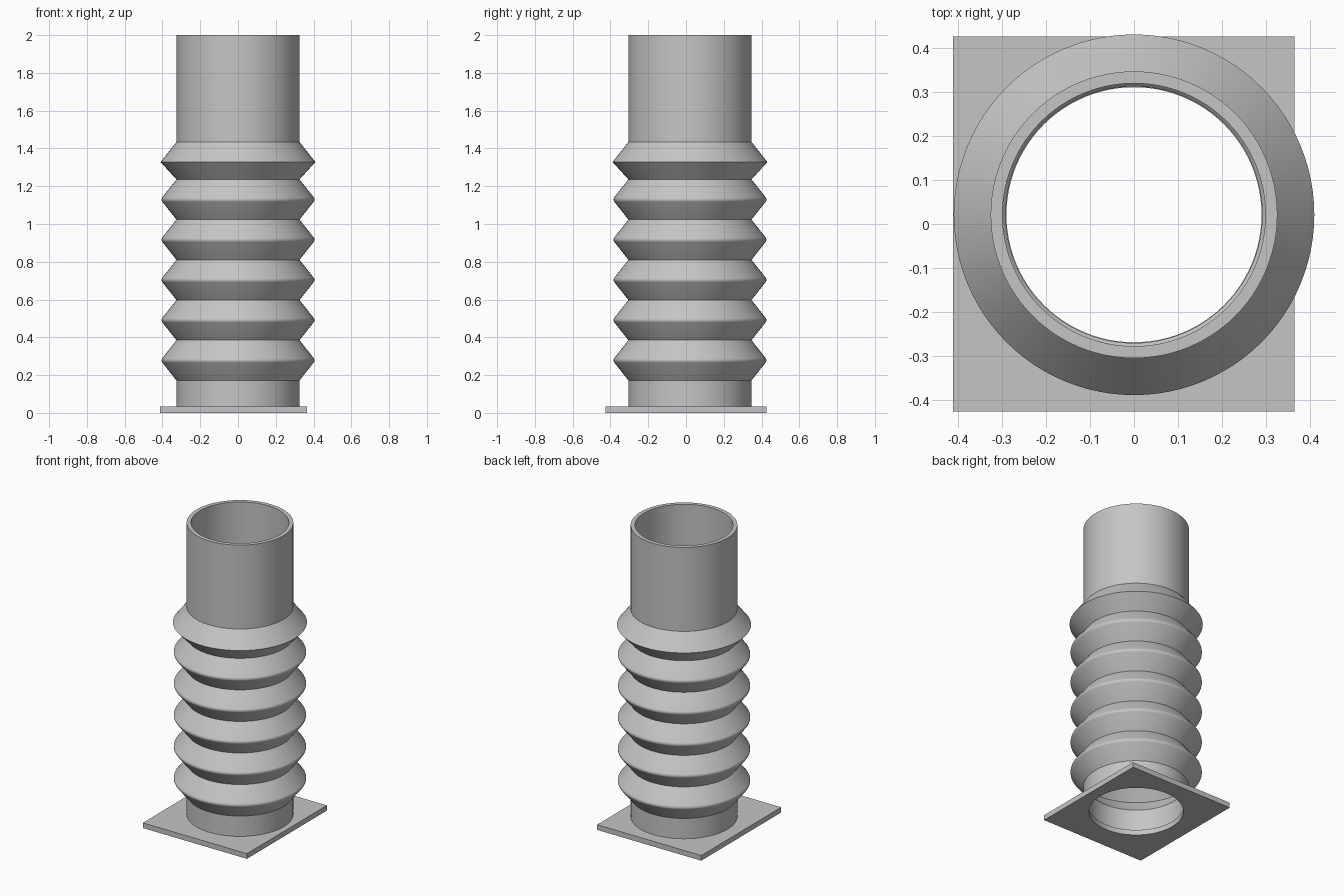
import bpy, bmesh, math

if "Cube" in bpy.data.objects:
    bpy.data.objects.remove(bpy.data.objects["Cube"], do_unlink=True)

SEGMENTS = 96
CENTRE_Y = 0.021
TUBE_R, PEAK_R, WALL = 0.326, 0.41, 0.027
PLATE_TOP, NECK_TOP, COLLAR, TOP = 0.035, 0.172, 1.434, 2.0
FOLDS, PITCH = 5, 0.2128

grey = bpy.data.materials.new("grey_metal")
grey.use_nodes = True
colour = (0.56, 0.56, 0.56, 1)
grey.diffuse_color = colour
grey.node_tree.nodes["Principled BSDF"].inputs["Base Color"].default_value = colour


def smooth(obj):
    bpy.ops.object.select_all(action="DESELECT")
    obj.select_set(True)
    bpy.context.view_layer.objects.active = obj
    bpy.ops.object.shade_smooth_by_angle(angle=math.radians(28))


def lathe(name, profile):
    """Revolve a closed (radius, height) profile around the tube axis."""
    bm = bmesh.new()
    rings = []
    for i in range(SEGMENTS):
        a = 2 * math.pi * i / SEGMENTS
        rings.append([bm.verts.new((r * math.cos(a), r * math.sin(a), z)) for r, z in profile])
    n = len(profile)
    for i in range(SEGMENTS):
        here, there = rings[i], rings[(i + 1) % SEGMENTS]
        for j in range(n):
            k = (j + 1) % n
            bm.faces.new((here[j], there[j], there[k], here[k]))
    bmesh.ops.recalc_face_normals(bm, faces=bm.faces)
    mesh = bpy.data.meshes.new(name)
    bm.to_mesh(mesh)
    bm.free()
    obj = bpy.data.objects.new(name, mesh)
    bpy.context.collection.objects.link(obj)
    obj.location.y = CENTRE_Y
    mesh.materials.append(grey)
    smooth(obj)
    return obj


# Folded outer wall: rounded fold tips, crisp valleys
slope = math.atan2(PEAK_R - TUBE_R, PITCH / 2)
tip = 0.02
outer = [(TUBE_R, PLATE_TOP)]
for i in range(FOLDS):
    valley = NECK_TOP + i * PITCH
    outer.append((TUBE_R, valley))
    core = PEAK_R - tip / math.cos(slope)
    for step in range(-3, 4):
        a = slope * step / 3
        outer.append((core + tip * math.cos(a), valley + PITCH / 2 + tip * math.sin(a)))
last = NECK_TOP + FOLDS * PITCH
crest = 1.328
outer += [(TUBE_R, last), (PEAK_R, crest), (TUBE_R, COLLAR), (TUBE_R, TOP)]

# Inner wall follows the folds at constant thickness
bore = TUBE_R - WALL
offset = WALL / math.cos(slope)
shift = WALL * math.tan(slope / 2)
inner = [(bore, PLATE_TOP), (bore, NECK_TOP + shift)]
for i in range(FOLDS):
    if i:
        inner.append((TUBE_R - offset, NECK_TOP + i * PITCH))
    inner.append((PEAK_R - offset, NECK_TOP + (i + 0.5) * PITCH))
inner += [(TUBE_R - offset, last), (PEAK_R - offset, crest),
          (bore, COLLAR - shift), (bore, TOP)]
lathe("bellows_tube", outer + inner[::-1])

# Base plate with a round opening
x0, x1, half_y = -0.412, 0.365, 0.426
bpy.ops.mesh.primitive_cube_add(size=1, location=((x0 + x1) / 2, 0, PLATE_TOP / 2))
plate = bpy.context.object
plate.name = "base_plate"
plate.scale = (x1 - x0, 2 * half_y, PLATE_TOP)
bpy.ops.object.transform_apply(location=False, rotation=False, scale=True)
plate.data.materials.append(grey)

bpy.ops.mesh.primitive_cylinder_add(vertices=SEGMENTS, radius=0.29, depth=0.2,
                                    location=(0, CENTRE_Y, 0))
cutter = bpy.context.object
cutter.name = "opening_cutter"
cutter.hide_render = True
cutter.data.materials.append(grey)

cut = plate.modifiers.new("opening", "BOOLEAN")
cut.operation = "DIFFERENCE"
cut.solver = "EXACT"
cut.object = cutter
bpy.ops.object.select_all(action="DESELECT")
plate.select_set(True)
bpy.context.view_layer.objects.active = plate
bpy.ops.object.modifier_apply(modifier=cut.name)
bpy.data.objects.remove(cutter, do_unlink=True)
smooth(plate)
